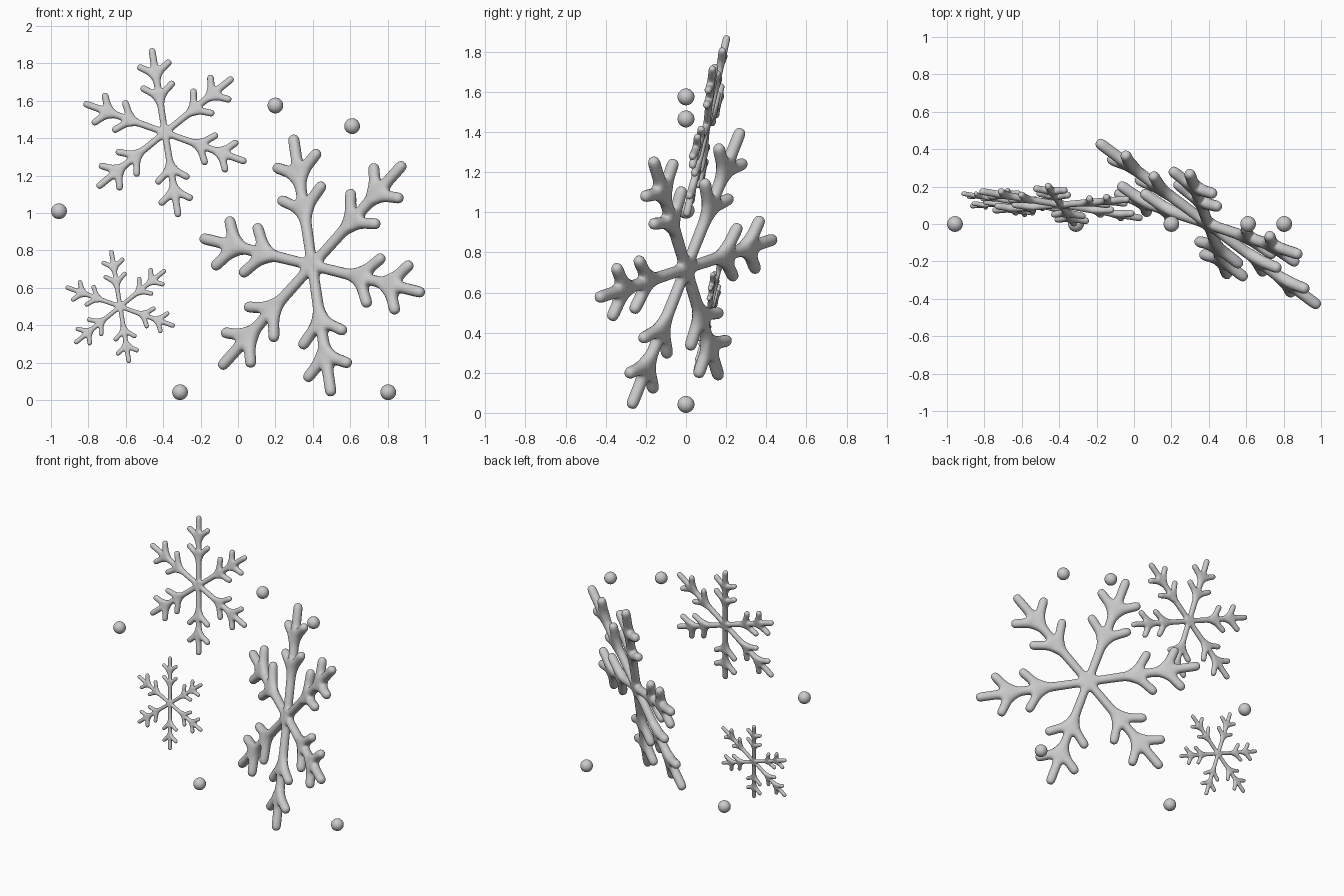
import bpy
from math import sin, cos, radians
from mathutils import Vector, Matrix

if "Cube" in bpy.data.objects:
    bpy.data.objects.remove(bpy.data.objects["Cube"])


def snowflake(name, center, arm_up, arm_side):
    """Six branched arms; arm_up and arm_side are two arms 120 degrees apart."""
    up = Vector(arm_up)
    length = up.length
    u = up.normalized()
    s = Vector(arm_side)
    r = (s - u * s.dot(u)).normalized()
    n = r.cross(u)
    verts, edges, radii = [(0, 0, 0)], [], [0.040]

    def add(p, parent, rad):
        verts.append(p)
        radii.append(rad)
        edges.append((parent, len(verts) - 1))
        return len(verts) - 1

    for k in range(6):
        a = radians(60 * k)

        def pt(along, side):
            return (side * cos(a) + along * sin(a), along * cos(a) - side * sin(a), 0)
        # stem with two pairs of side branches
        n1 = add(pt(0.435, 0), 0, 0.044)
        n2 = add(pt(0.705, 0), n1, 0.044)
        add(pt(1.032, 0), n2, 0.044)
        for node, along in ((n1, 0.59), (n2, 0.845)):
            for side in (-0.202, 0.202):
                add(pt(along, side), node, 0.044)
    mesh = bpy.data.meshes.new(name)
    mesh.from_pydata(verts, edges, [])
    ob = bpy.data.objects.new(name, mesh)
    bpy.context.collection.objects.link(ob)
    basis = Matrix((r, u, n)).transposed().to_4x4()
    ob.matrix_world = Matrix.Translation(center) @ basis @ Matrix.Scale(length, 4)
    # thicken the branching skeleton into a rounded body
    skin = ob.modifiers.new("Skin", 'SKIN')
    skin.use_smooth_shade = True
    for v, rad in zip(mesh.skin_vertices[0].data, radii):
        v.radius = (rad, rad)
    mesh.skin_vertices[0].data[0].use_root = True
    sub = ob.modifiers.new("Subdivision", 'SUBSURF')
    sub.levels = sub.render_levels = 2


snowflake("large_snowflake", (0.397, 0.0, 0.72), (-0.10, 0.27, 0.68), (0.58, -0.43, -0.14))
snowflake("medium_snowflake", (-0.39, 0.103, 1.43), (-0.07, 0.10, 0.44), (0.42, -0.07, -0.15))
snowflake("small_snowflake", (-0.63, 0.115, 0.50), (-0.047, 0.067, 0.295), (0.285, -0.047, -0.10))

# loose snow balls
for i, (x, z) in enumerate([(0.20, 1.575), (0.61, 1.465), (-0.957, 1.01), (-0.31, 0.042), (0.803, 0.042)]):
    bpy.ops.mesh.primitive_uv_sphere_add(segments=32, ring_count=16, radius=0.042, location=(x, 0, z))
    bpy.context.object.name = f"snow_ball_{i + 1}"
    bpy.ops.object.shade_smooth()
